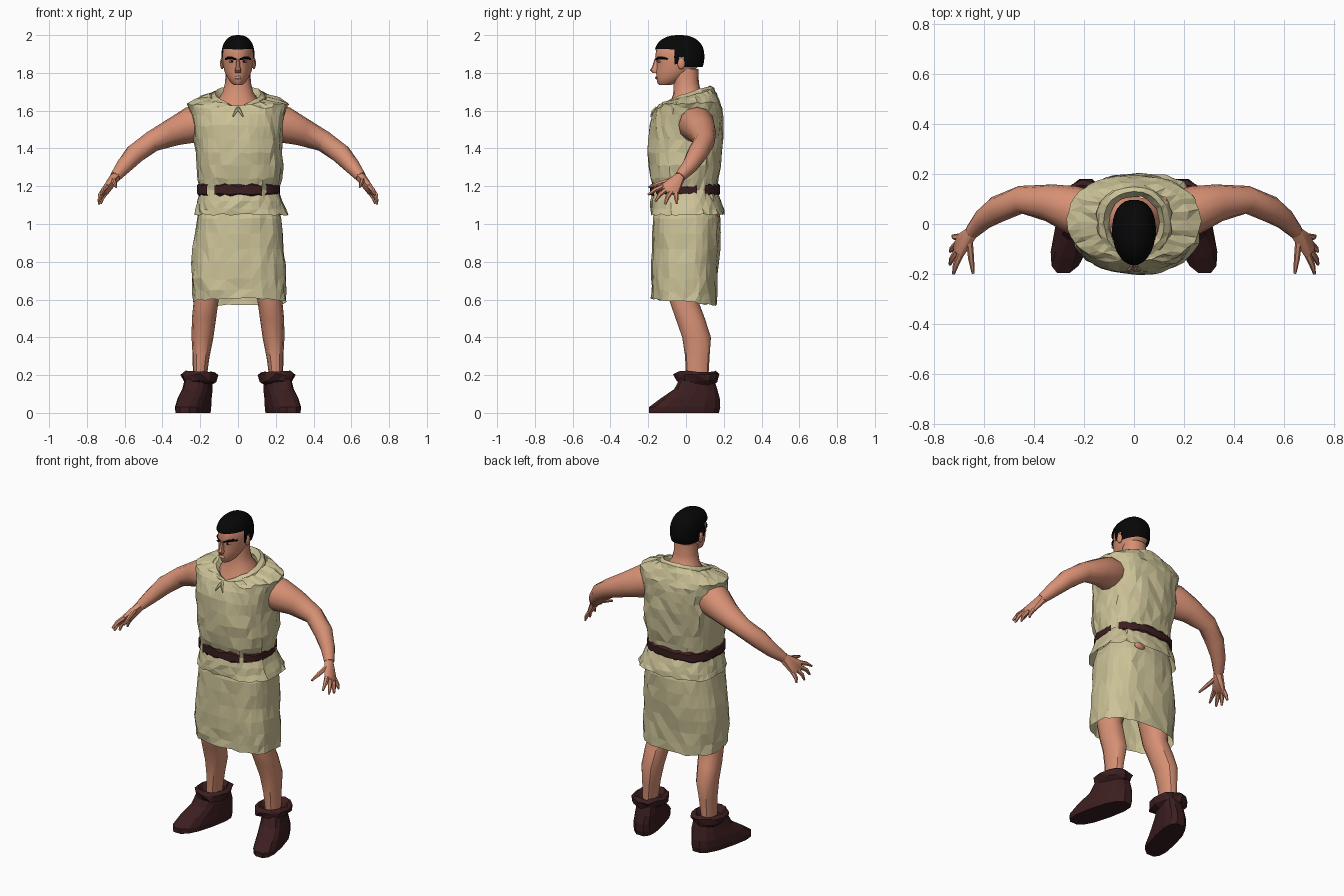
import bpy, bmesh, math, random
from mathutils import Vector, Matrix

if "Cube" in bpy.data.objects:
    bpy.data.objects.remove(bpy.data.objects["Cube"])

random.seed(4)


def material(name, rgb):
    m = bpy.data.materials.new(name)
    m.diffuse_color = (*rgb, 1)
    m.use_nodes = True
    m.node_tree.nodes["Principled BSDF"].inputs["Base Color"].default_value = m.diffuse_color
    return m


SKIN = material("skin", (0.68, 0.28, 0.175))
LIP = material("lip", (0.55, 0.27, 0.21))
CLOTH = material("linen", (0.60, 0.54, 0.31))
LEATHER = material("dark leather", (0.045, 0.013, 0.014))
HAIR = material("black hair", (0.002, 0.002, 0.002))
WHITE = material("eye white", (0.6, 0.55, 0.5))


def finish(name, bm, mat, smooth=True, mirror=False):
    bmesh.ops.recalc_face_normals(bm, faces=bm.faces)
    me = bpy.data.meshes.new(name)
    bm.to_mesh(me)
    bm.free()
    me.materials.append(mat)
    ob = bpy.data.objects.new(name, me)
    bpy.context.collection.objects.link(ob)
    if smooth:
        bpy.ops.object.select_all(action='DESELECT')
        ob.select_set(True)
        bpy.context.view_layer.objects.active = ob
        bpy.ops.object.shade_smooth_by_angle(angle=math.radians(35))
    if mirror:
        ob.modifiers.new("mirror", 'MIRROR').use_mirror_merge = False
    return ob


def bridge(bm, loops, caps):
    rows = [[bm.verts.new(p) for p in loop] for loop in loops]
    n = len(rows[0])
    for a, b in zip(rows, rows[1:]):
        for i in range(n):
            j = (i + 1) % n
            bm.faces.new((a[i], a[j], b[j], b[i]))
    if caps:
        bm.faces.new(rows[0])
        bm.faces.new(rows[-1])


def ring(z, yf, yb, cx, rx, tilt=0.0, n=24, e=2.2, shear=0.0, narrow=0.0, vee=0.0):
    """Level superellipse from front yf to back yb; vee dips the front of a neckline."""
    cy, ry, pts = (yf + yb) / 2, (yb - yf) / 2, []
    for i in range(n):
        a = 2 * math.pi * i / n
        c, s = math.cos(a), math.sin(a)
        x = math.copysign(abs(c) ** (2 / e), c) * rx
        y = math.copysign(abs(s) ** (2 / e), s) * ry
        x *= 1 - narrow * max(0, -s)
        dip = 0
        if vee and s < 0 and z > 1.64:
            dip = vee * max(0, 1 - abs(x) / .09)
        pts.append(Vector((cx + x - shear * y, cy + y, z + tilt * y - dip)))
    return pts


def loft(name, specs, mat, caps=True, jitter=0.0, smooth=True, mirror=False, **kw):
    bm = bmesh.new()
    bridge(bm, [ring(*s, **kw) for s in specs], caps)
    if jitter:
        for v in bm.verts:
            v.co += Vector([random.uniform(-jitter, jitter) for _ in range(3)])
        bmesh.ops.triangulate(bm, faces=bm.faces)
    return finish(name, bm, mat, smooth, mirror)


def tube(name, pts, mat, n=10, mirror=True):
    """Round limb through (x, y, z, radius) points."""
    bm, loops = bmesh.new(), []
    P = [Vector(p[:3]) for p in pts]
    for k, p in enumerate(P):
        t = (P[min(k + 1, len(P) - 1)] - P[max(k - 1, 0)]).normalized()
        u = t.cross(Vector((0, 0, 1))).normalized()
        v = t.cross(u)
        angles = [2 * math.pi * i / n for i in range(n)]
        loops.append([p + (u * math.cos(a) + v * math.sin(a)) * pts[k][3] for a in angles])
    bridge(bm, loops, True)
    return finish(name, bm, mat, True, mirror)


def ball(name, loc, scale, mat, mirror=False):
    bm = bmesh.new()
    bmesh.ops.create_uvsphere(bm, u_segments=12, v_segments=8, radius=1,
                              matrix=Matrix.Translation(loc) @ Matrix.Diagonal((*scale, 1)))
    return finish(name, bm, mat, True, mirror)


# Head and neck
loft("head", [(1.735, -.14, -.085, 0, .02), (1.747, -.152, -.045, 0, .037),
              (1.775, -.157, -.005, 0, .056), (1.81, -.158, .045, 0, .072),
              (1.85, -.155, .075, 0, .08), (1.885, -.163, .088, 0, .083),
              (1.93, -.157, .085, 0, .078), (1.97, -.11, .05, 0, .05),
              (1.985, -.07, .01, 0, .02)], SKIN, narrow=.25)
loft("neck", [(1.605, -.12, .11, 0, .125, .35), (1.66, -.09, .095, 0, .105, .3),
              (1.70, -.068, .075, 0, .08, .2), (1.75, -.065, .068, 0, .068),
              (1.82, -.065, .065, 0, .066)], SKIN, n=16)
loft("nose", [(1.875, -.166, -.14, 0, .008), (1.83, -.18, -.14, 0, .012),
              (1.815, -.191, -.14, 0, .017), (1.8, -.178, -.14, 0, .015)], SKIN, n=8)
ball("ear", (.084, -.025, 1.85), (.011, .02, .031), SKIN, True)
ball("lips", (0, -.155, 1.775), (.02, .009, .009), LIP)
ball("eye", (.032, -.141, 1.86), (.016, .009, .006), WHITE, True)
ball("pupil", (.032, -.145, 1.861), (.007, .007, .006), HAIR, True)
tube("eyebrow", [(.011, -.158, 1.872, .006), (.03, -.146, 1.879, .009),
                 (.05, -.124, 1.88, .009), (.066, -.097, 1.873, .005)], HAIR, 6)

# Hair cap: rounded-box ellipsoid, narrower in front, trimmed along the hairline
bm = bmesh.new()
bmesh.ops.create_uvsphere(bm, u_segments=32, v_segments=28, radius=1)
for v in bm.verts:
    p = v.co * sum(abs(c) ** 2.4 for c in v.co) ** (-1 / 2.4)
    p.x *= 1 - .22 * max(0, -p.y) ** 2
    v.co = (p.x * .088, p.y * .133 - .036, p.z * .115 + 1.885)


def below_hairline(c):
    edge = 1.925 if c.y < -.07 else 1.85 if c.y < -.045 else 1.88 if c.y < 0 else 1.828
    return c.z < edge


bmesh.ops.delete(bm, geom=[f for f in bm.faces if below_hairline(f.calc_center_median())],
                 context='FACES')
finish("hair", bm, HAIR)

# Tunic, collar and tie
loft("tunic", [(1.05, -.19, .205, .02, .25), (1.08, -.188, .197, .015, .24),
               (1.12, -.185, .185, .01, .226), (1.18, -.175, .165, .005, .208),
               (1.24, -.19, .17, .008, .22), (1.31, -.198, .182, .012, .228),
               (1.38, -.2, .19, .005, .23), (1.45, -.2, .195, 0, .232),
               (1.52, -.192, .195, 0, .238), (1.58, -.175, .195, 0, .248),
               (1.615, -.16, .19, 0, .257), (1.638, -.145, .178, 0, .268, .05),
               (1.663, -.135, .162, 0, .215, .15), (1.678, -.122, .145, 0, .15, .27)],
     CLOTH, caps=False, jitter=.006, smooth=False, n=36, e=2.5, vee=.03)
loft("collar", [(1.652, -.152, .158, 0, .155, .28), (1.678, -.142, .15, 0, .142, .3),
                (1.692, -.12, .13, 0, .12, .33), (1.665, -.10, .11, 0, .10, .33)],
     CLOTH, caps=False, jitter=.003, smooth=False, n=24, vee=.035)
tube("collar_tie", [(0, -.155, 1.615, .009), (.012, -.176, 1.595, .008),
                    (.026, -.187, 1.57, .003)], CLOTH, 5)

# Bare back showing under the tunic hem
ball("bare_back", (.1, .168, 1.055), (.036, .014, .02), SKIN)

# Belt with gaps where cloth folds over it
bm = bmesh.new()
profile = [(1.152, 0), (1.16, .01), (1.202, .01), (1.21, 0)]
bridge(bm, [ring(z, -.18 - d, .17 + d, .002, .21 + d, n=48, e=2.5) for z, d in profile], False)


def in_gap(c):
    if c.y < -.1:
        return -.165 < c.x < -.12 or .135 < c.x < .155
    return .05 < c.y < .11 and c.x > 0


bmesh.ops.delete(bm, geom=[f for f in bm.faces if in_gap(f.calc_center_median())],
                 context='FACES')
for v in bm.verts:
    v.co.z += random.uniform(-.007, .007)
finish("belt", bm, LEATHER, False)

# Skirt, hem lower at the back
loft("skirt", [(1.10, -.16, .16, .005, .205), (1.03, -.175, .178, .008, .222),
               (.95, -.178, .18, .005, .232), (.87, -.18, .178, 0, .24),
               (.79, -.182, .172, 0, .248), (.71, -.183, .165, .003, .25),
               (.64, -.183, .163, .008, .248, -.05), (.587, -.183, .165, .01, .246, -.1)],
     CLOTH, caps=False, jitter=.006, smooth=False, n=32, e=2.6)

# Legs
loft("leg", [(.98, -.12, .12, .115, .095), (.75, -.1, .08, .145, .085),
             (.6, -.09, .062, .168, .066), (.5, -.055, .1, .18, .064),
             (.4, -.02, .132, .188, .058), (.3, -.005, .125, .195, .045),
             (.18, 0, .118, .203, .036)], SKIN, n=12, mirror=True)

# Boots and folded cuffs
loft("boot", [(0, -.2, .178, .238, .074), (.03, -.2, .185, .238, .077),
              (.075, -.14, .182, .23, .075), (.125, -.065, .168, .215, .071),
              (.18, -.035, .15, .21, .065)],
     LEATHER, smooth=False, mirror=True, n=14, e=2.7, shear=.24)
loft("boot_cuff", [(.15, -.03, .145, .21, .062), (.168, -.055, .165, .205, .085),
                   (.205, -.062, .175, .203, .097), (.222, -.045, .155, .205, .075),
                   (.195, -.01, .125, .205, .045)],
     LEATHER, smooth=False, mirror=True, jitter=.008, n=12)

# Arms
tube("arm", [(.15, .045, 1.55, .08), (.245, .056, 1.525, .097), (.34, .085, 1.488, .075),
             (.455, .097, 1.437, .056), (.545, .06, 1.372, .054), (.605, .018, 1.305, .042),
             (.65, -.032, 1.25, .029)], SKIN, 12)

# Palm as a hull of wrist and knuckles
bm = bmesh.new()
for p, r in [((.645, -.028, 1.255), .028), ((.695, -.122, 1.2), .015),
             ((.712, -.095, 1.175), .015), ((.70, -.052, 1.165), .014)]:
    bmesh.ops.create_icosphere(bm, subdivisions=1, radius=r, matrix=Matrix.Translation(p))
hull = bmesh.ops.convex_hull(bm, input=bm.verts)
bmesh.ops.delete(bm, geom=list({g for g in hull["geom_interior"] + hull["geom_unused"]
                                if isinstance(g, bmesh.types.BMVert)}), context='VERTS')
finish("palm", bm, SKIN, True, True)

# Fingers and thumb: base, bent joint, tip
for name, a, b, c in [
        ("thumb", (.66, -.07, 1.235), (.653, -.14, 1.215), (.645, -.198, 1.195)),
        ("index_finger", (.695, -.12, 1.2), (.715, -.165, 1.18), (.724, -.2, 1.155)),
        ("middle_finger", (.707, -.105, 1.183), (.73, -.14, 1.155), (.738, -.162, 1.12)),
        ("ring_finger", (.71, -.08, 1.172), (.73, -.1, 1.14), (.737, -.11, 1.105)),
        ("little_finger", (.70, -.052, 1.165), (.72, -.052, 1.135), (.727, -.048, 1.108))]:
    tube(name, [(*a, .014), (*b, .012), (*c, .006)], SKIN, 6)
